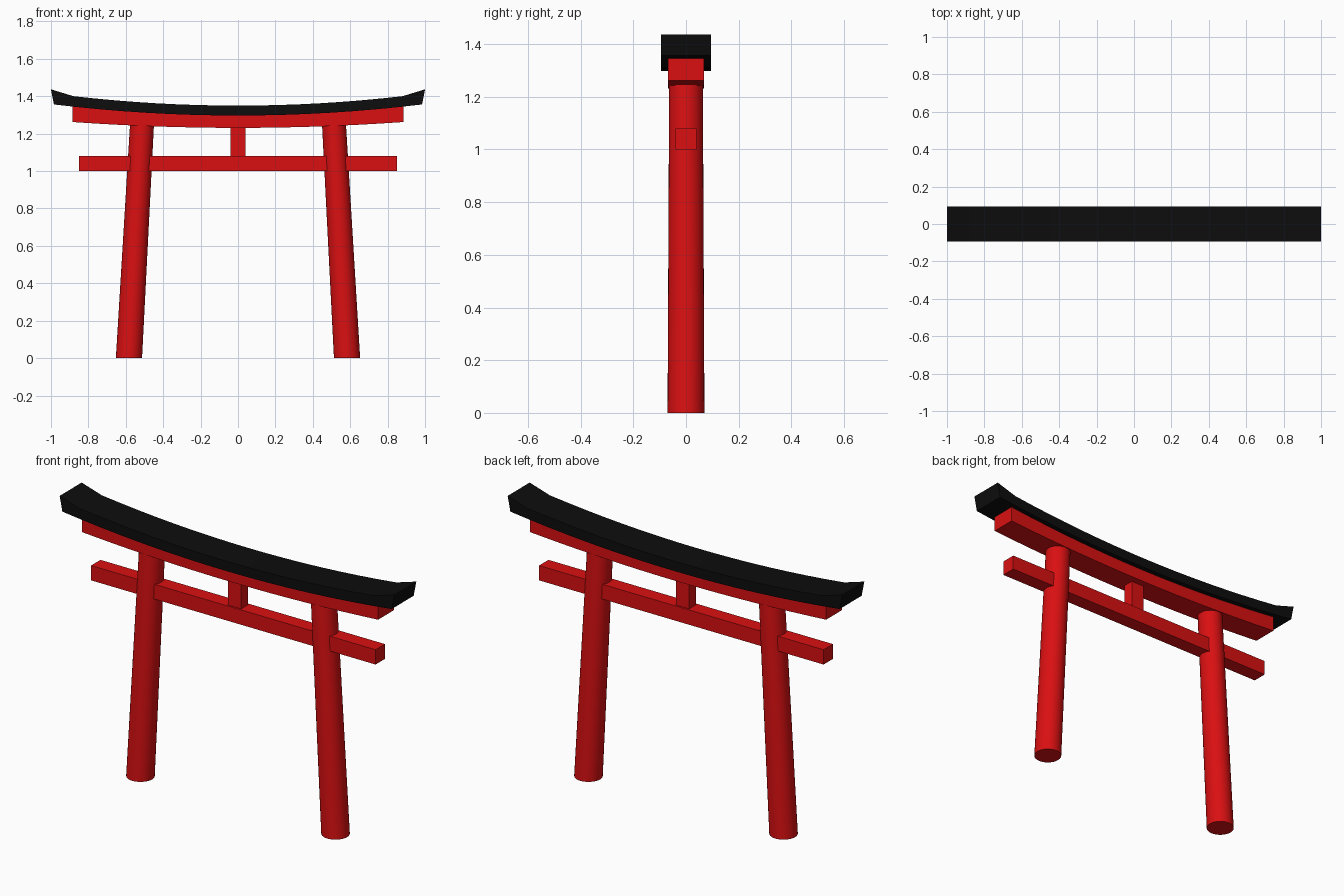
import bpy, bmesh, math

if "Cube" in bpy.data.objects:
    bpy.data.objects.remove(bpy.data.objects["Cube"])


def material(name, rgb):
    m = bpy.data.materials.new(name)
    m.diffuse_color = (*rgb, 1)
    m.use_nodes = True
    m.node_tree.nodes["Principled BSDF"].inputs["Base Color"].default_value = m.diffuse_color
    return m


RED = material("red paint", (0.70, 0.005, 0.006))
BLACK = material("black paint", (0.004, 0.004, 0.004))


def finish(name, bm, mat):
    bmesh.ops.recalc_face_normals(bm, faces=bm.faces)
    mesh = bpy.data.meshes.new(name)
    bm.to_mesh(mesh)
    bm.free()
    mesh.materials.append(mat)
    ob = bpy.data.objects.new(name, mesh)
    bpy.context.collection.objects.link(ob)
    return ob


def box(name, x, y, z0, z1, mat):
    bm = bmesh.new()
    bmesh.ops.create_cube(bm, size=1)
    for v in bm.verts:
        v.co = (v.co.x * 2 * x, v.co.y * 2 * y, z1 if v.co.z > 0 else z0)
    return finish(name, bm, mat)


def extruded(name, outline, half_depth, mat):
    """Closed x-z outline made solid along y."""
    bm = bmesh.new()
    face = bm.faces.new([bm.verts.new((x, -half_depth, z)) for x, z in outline])
    new = bmesh.ops.extrude_face_region(bm, geom=[face])["geom"]
    for v in new:
        if isinstance(v, bmesh.types.BMVert):
            v.co.y = half_depth
    return finish(name, bm, mat)


def curve(half, z, k, n=16):
    xs = [half * (2 * i / n - 1) for i in range(n + 1)]
    return [(x, z + k * x * x) for x in xs]


# Leaning, tapering pillars with level ends
H = 1.255
for side, label in ((-1, "left"), (1, "right")):
    bm = bmesh.new()
    bmesh.ops.create_cone(bm, cap_ends=True, segments=32,
                          radius1=0.07, radius2=0.064, depth=H)
    for v in bm.verts:
        v.co.z += H / 2
        v.co.x += side * (0.583 - 0.07 * v.co.z / H)
    ob = finish(label + "_pillar", bm, RED)
    bpy.context.view_layer.objects.active = ob
    ob.select_set(True)
    bpy.ops.object.shade_smooth_by_angle(angle=math.radians(40))
    ob.select_set(False)

# Straight tie beam and centre strut
box("tie_beam", 0.85, 0.04, 1.0, 1.08, RED)
box("centre_strut", 0.04, 0.03, 1.07, 1.25, RED)

# Curved red lintel under the roof beam
extruded("lower_lintel",
         curve(0.885, 1.231, 0.04) + curve(0.885, 1.298, 0.06)[::-1], 0.068, RED)

# Black roof beam with upturned, slanted tips
top = [(-1, 1.437)] + curve(0.88, 1.35, 0.065) + [(1, 1.437)]
extruded("roof_beam", curve(0.984, 1.297, 0.061) + top[::-1], 0.094, BLACK)
